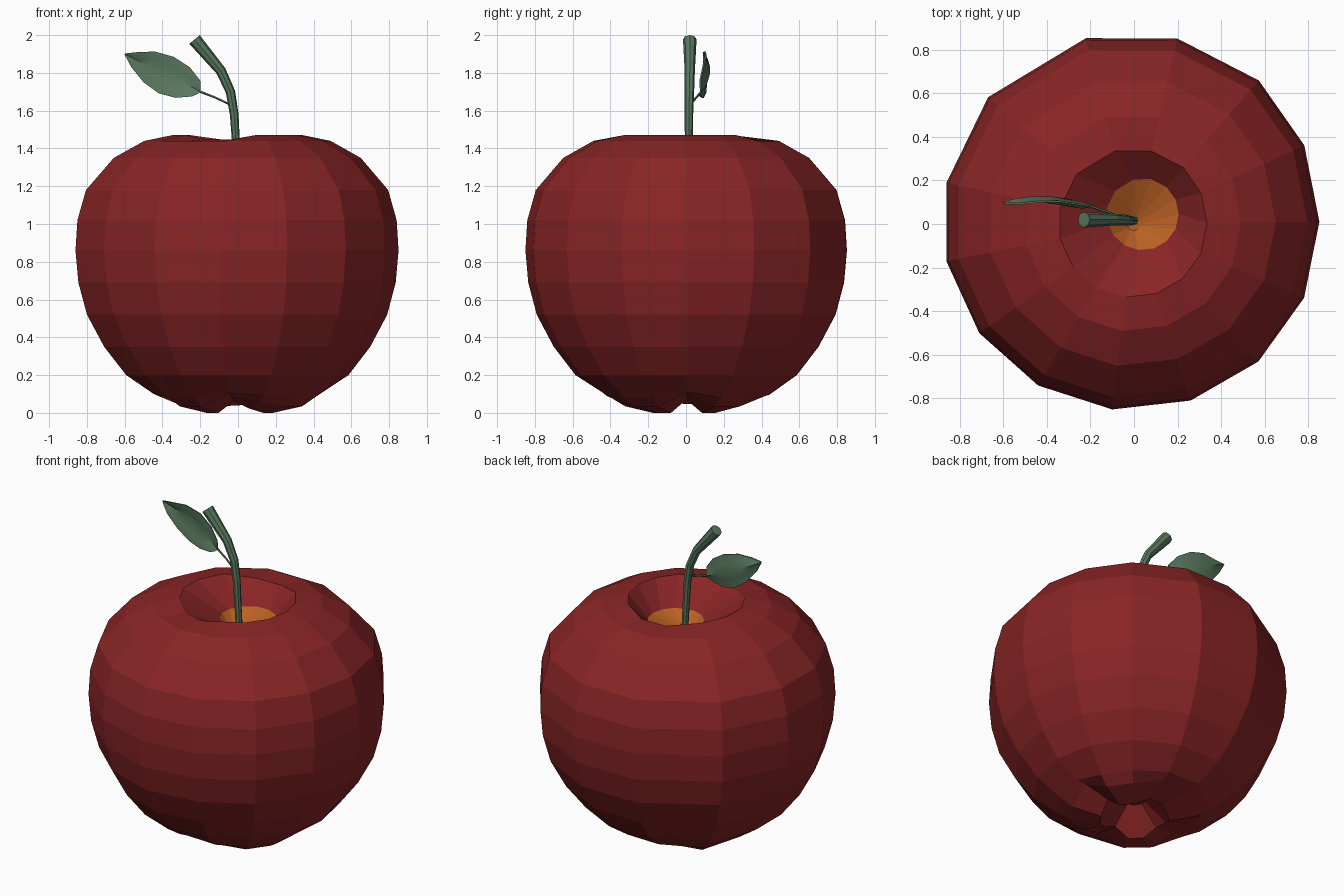
import bpy, bmesh
from math import radians, cos, sin, pi
from mathutils import Vector

if "Cube" in bpy.data.objects:
    bpy.data.objects.remove(bpy.data.objects["Cube"])


def material(name, rgb):
    m = bpy.data.materials.new(name)
    m.diffuse_color = (*rgb, 1)
    m.use_nodes = True
    m.node_tree.nodes["Principled BSDF"].inputs["Base Color"].default_value = m.diffuse_color
    return m


RED = material("apple red", (0.25, 0.018, 0.019))
ORANGE = material("hollow orange", (0.50, 0.12, 0.017))
GREEN = material("leaf green", (0.10, 0.19, 0.115))


def finish(name, bm, mats, smooth=False):
    bmesh.ops.recalc_face_normals(bm, faces=bm.faces)
    me = bpy.data.meshes.new(name)
    bm.to_mesh(me)
    bm.free()
    for m in mats:
        me.materials.append(m)
    for p in me.polygons:
        p.use_smooth = smooth
    ob = bpy.data.objects.new(name, me)
    bpy.context.collection.objects.link(ob)
    return ob


def bridge(bm, a, b, mat=0):
    n = len(a)
    for i in range(n):
        f = bm.faces.new((a[i], a[(i + 1) % n], b[(i + 1) % n], b[i]))
        f.material_index = mat


# Apple body: 14-sided, slightly irregular lathe, with hollows at both ends
ANGLES = [0.7, 24.8, 49, 76.8, 104.5, 139, 167.5, 191.2, 215.2, 239.3, 263.3,
          287.8, 312.1, 336.5]
SWELL = [.85, .86, .872, .873, .88, .886, .88, .877, .868, .861, .856, .85, .85, .85]
# radius, height, depth of the four notches under the apple
PROFILE = [(.07, .15, 0), (.20, 0, .07), (.37, .035, .075), (.44, .08, .03),
           (.585, .20, 0), (.70, .35, 0), (.79, .52, 0), (.835, .69, 0),
           (.85, .86, 0), (.84, 1.02, 0), (.795, 1.18, 0), (.65, 1.35, 0),
           (.49, 1.44, 0), (.335, 1.472, 0), (.19, 1.34, 0), (.03, 1.26, 0)]
bm = bmesh.new()
rings = []
for k, (r, z, notch) in enumerate(PROFILE):
    ring = []
    for i, (a, s) in enumerate(zip(ANGLES, SWELL)):
        t = radians(a)
        rr = r * s / .85
        zz = z + notch * max(0, cos(4 * t))
        cx = cy = 0
        if k == 13 and i in (3, 4, 9, 10):      # uneven rim
            zz -= .025
        if k == 14:                             # hollow sits off centre
            cx, cy, rr = .04, .045, .165
        ring.append(bm.verts.new((cx + rr * cos(t), cy + rr * sin(t), zz)))
    rings.append(ring)
for k in range(len(rings) - 1):
    bridge(bm, rings[k], rings[k + 1], 1 if k == 14 else 0)
bm.faces.new(rings[0])
bm.faces.new(rings[-1]).material_index = 1
finish("apple_body", bm, [RED, ORANGE])


# Round tubes along a path lying mostly in the xz plane
def tube(name, path, radii, sides=8):
    bm = bmesh.new()
    pts = [Vector(p) for p in path]
    rings = []
    for i, p in enumerate(pts):
        d = (pts[min(i + 1, len(pts) - 1)] - pts[max(i - 1, 0)]).normalized()
        u = d.cross(Vector((0, 1, 0))).normalized()
        v = d.cross(u)
        rings.append([bm.verts.new(p + radii[i] * (u * cos(2 * pi * j / sides)
                      + v * sin(2 * pi * j / sides))) for j in range(sides)])
    for a, b in zip(rings, rings[1:]):
        bridge(bm, a, b)
    bm.faces.new(rings[0])
    bm.faces.new(rings[-1])
    ob = finish(name, bm, [GREEN])
    return ob


tube("stem", [(0, .015, 1.24), (-.012, .015, 1.45), (-.02, .015, 1.58),
              (-.04, .018, 1.70), (-.09, .02, 1.81), (-.23, .02, 1.977)],
     [.02, .021, .023, .025, .027, .036])
tube("leaf_stalk", [(-.035, .02, 1.63), (-.12, .055, 1.67), (-.21, .085, 1.705)],
     [.006, .006, .007], 5)

# Leaf: folded blade, each row gives upper edge, midrib and lower edge
ROWS = [((-.198, 1.715), (-.202, 1.702), (-.21, 1.69), .08),
        ((-.20, 1.76), (-.235, 1.72), (-.245, 1.675), .095),
        ((-.255, 1.83), (-.295, 1.75), (-.33, 1.668), .11),
        ((-.34, 1.885), (-.385, 1.795), (-.42, 1.692), .123),
        ((-.44, 1.913), (-.475, 1.838), (-.50, 1.75), .122),
        ((-.53, 1.91), (-.545, 1.872), (-.565, 1.83), .112),
        ((-.598, 1.903), (-.6, 1.9), (-.6, 1.896), .098)]
bm = bmesh.new()
loops = []
for up, mid, low, y in ROWS:
    fold = .02 if up[1] - low[1] > .03 else .003
    row = []
    for a, b, t in ((up, up, 0), (up, mid, .5), (mid, mid, 1), (mid, low, .5), (low, low, 0)):
        dy = y - fold + fold * t * (1 if t == 1 else .5)
        row.append(((a[0] + b[0]) / 2, dy, (a[1] + b[1]) / 2))
    front = [bm.verts.new((x, yy - .004, z)) for x, yy, z in row]
    back = [bm.verts.new((x, yy + .004, z)) for x, yy, z in reversed(row)]
    loops.append(front + back)
for a, b in zip(loops, loops[1:]):
    bridge(bm, a, b)
bm.faces.new(loops[0])
bm.faces.new(loops[-1])
leaf = finish("leaf", bm, [GREEN])
bpy.context.view_layer.objects.active = leaf
leaf.select_set(True)
bpy.ops.object.shade_smooth_by_angle(angle=radians(40))
